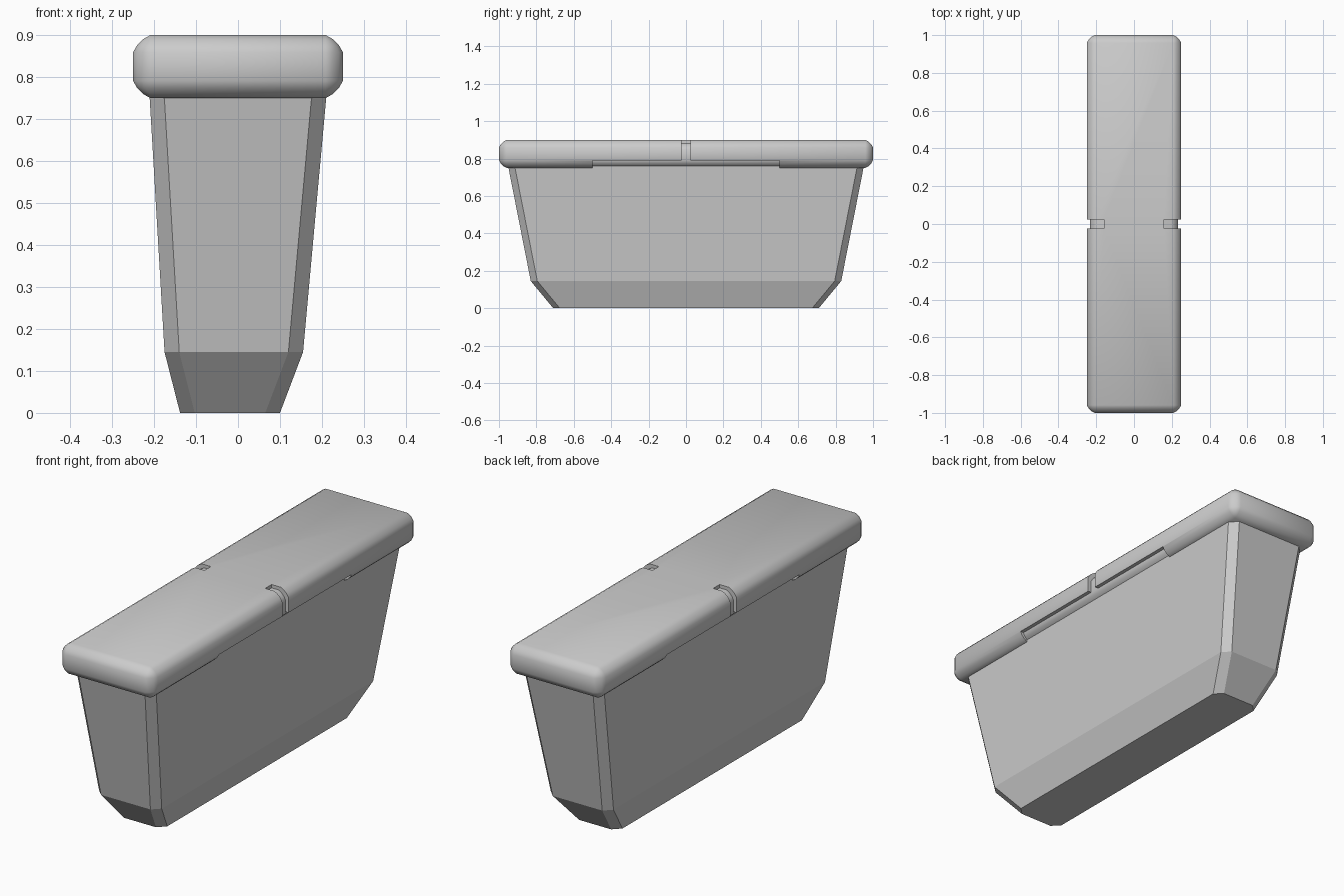
import bpy, bmesh

if "Cube" in bpy.data.objects:
    bpy.data.objects.remove(bpy.data.objects["Cube"])


def new_object(name, bm):
    bmesh.ops.recalc_face_normals(bm, faces=bm.faces[:])
    mesh = bpy.data.meshes.new(name)
    bm.to_mesh(mesh)
    bm.free()
    ob = bpy.data.objects.new(name, mesh)
    bpy.context.collection.objects.link(ob)
    return ob


def add_box(bm, x0, x1, y0, y1, z0, z1):
    for v in bmesh.ops.create_cube(bm, size=1)["verts"]:
        v.co.x = x1 if v.co.x > 0 else x0
        v.co.y = y1 if v.co.y > 0 else y0
        v.co.z = z1 if v.co.z > 0 else z0


def rounded_slab(name, hx, hy, z0, z1, bevel):
    bm = bmesh.new()
    add_box(bm, -hx, hx, -hy, hy, z0, z1)
    bmesh.ops.bevel(bm, geom=bm.edges[:], offset=bevel, segments=3,
                    profile=0.36, affect='EDGES')
    return new_object(name, bm)


def side_cutter(name, x_in, hy, z0, z1):
    bm = bmesh.new()
    add_box(bm, x_in, 0.4, -hy, hy, z0, z1)
    add_box(bm, -0.4, -x_in, -hy, hy, z0, z1)
    ob = new_object(name, bm)
    ob.hide_render = True
    ob.hide_viewport = True
    ob.display_type = 'WIRE'
    return ob


def smooth(ob):
    bpy.ops.object.select_all(action='DESELECT')
    ob.select_set(True)
    bpy.context.view_layer.objects.active = ob
    bpy.ops.object.shade_smooth_by_angle(angle=0.6)


# Tapered bin body: octagonal rings (z, centre x, half x, half y)
bm = bmesh.new()
rings = []
c = 0.035
for z, cx, hx, hy in [(0, -0.019, 0.119, 0.71), (0.145, -0.01, 0.165, 0.83),
                      (0.76, 0, 0.211, 0.951)]:
    quad = [(hx, hy - c), (hx - c, hy), (c - hx, hy), (-hx, hy - c),
            (-hx, c - hy), (c - hx, -hy), (hx - c, -hy), (hx, c - hy)]
    rings.append([bm.verts.new((cx + x, y, z)) for x, y in quad])
bm.faces.new(rings[0])
bm.faces.new(rings[-1])
for a, b in zip(rings, rings[1:]):
    for i in range(8):
        j = (i + 1) % 8
        bm.faces.new((a[i], a[j], b[j], b[i]))
new_object("bin_body", bm)

# Lid core, visible inside the groove and grip slots
core = rounded_slab("lid_core", 0.232, 0.97, 0.752, 0.884, 0.036)
smooth(core)

# Lid shell with a centre groove and a grip slot on each long side
lid = rounded_slab("lid", 0.25, 1.0, 0.75, 0.9, 0.041)
smooth(lid)
for cutter in (side_cutter("groove_cutter", 0.16, 0.024, 0.6, 1.0),
               side_cutter("grip_cutter", 0.2, 0.5, 0.6, 0.79)):
    mod = lid.modifiers.new(cutter.name, 'BOOLEAN')
    mod.operation = 'DIFFERENCE'
    mod.solver = 'EXACT'
    mod.object = cutter
